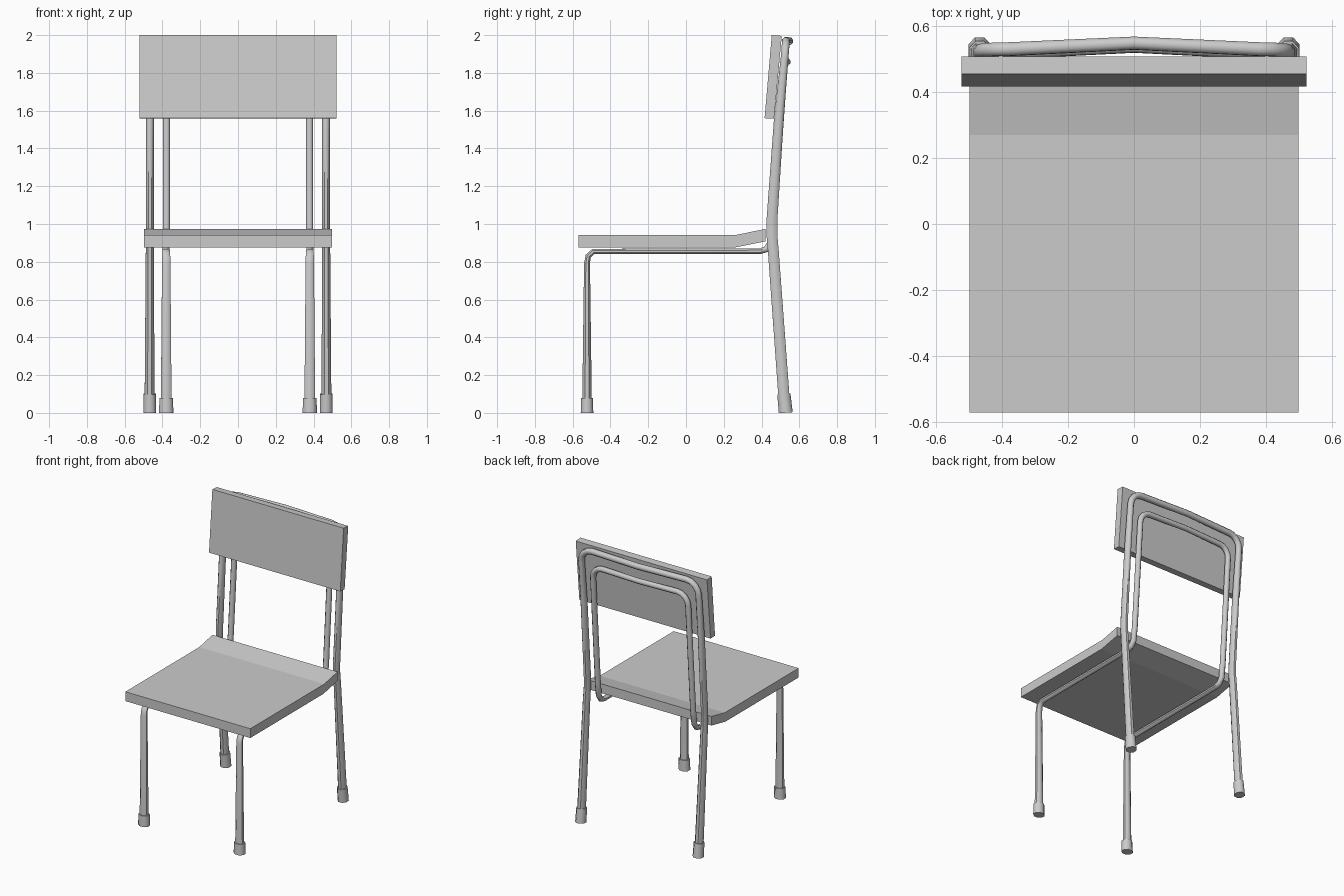
import bpy, math
from mathutils import Vector

if "Cube" in bpy.data.objects:
    bpy.data.objects.remove(bpy.data.objects["Cube"])

SIDES = 8


def make(name, verts, faces, smooth=False):
    me = bpy.data.meshes.new(name)
    me.from_pydata(verts, [], faces)
    ob = bpy.data.objects.new(name, me)
    bpy.context.collection.objects.link(ob)
    if smooth:
        bpy.ops.object.select_all(action='DESELECT')
        ob.select_set(True)
        bpy.context.view_layer.objects.active = ob
        bpy.ops.object.shade_smooth_by_angle(angle=math.radians(50))
    return ob


def panel(name, profile, half):
    """Extrude a (y, z) side profile across x."""
    n = len(profile)
    verts = [(x, y, z) for x in (-half, half) for y, z in profile]
    faces = [(i, n + i, n + (i + 1) % n, (i + 1) % n) for i in range(n)]
    faces += [tuple(range(n)), tuple(range(2 * n - 1, n - 1, -1))]
    return make(name, verts, faces)


def tube(name, path):
    """Sweep an oval along (x, y, z, width, depth) points; depth starts along y."""
    pts = [Vector(p[:3]) for p in path]
    n = len(pts)
    normal = Vector((0, 1, 0))
    verts, faces = [], []
    for i, p in enumerate(path):
        d_in = (pts[i] - pts[max(i - 1, 0)]).normalized()
        d_out = (pts[min(i + 1, n - 1)] - pts[i]).normalized()
        t = (d_in + d_out).normalized()
        normal = (normal - t * normal.dot(t)).normalized()
        side = normal.cross(t)
        for k in range(SIDES):
            a = 2 * math.pi * (k + 0.5) / SIDES
            v = pts[i] + side * (math.cos(a) * p[3]) + normal * (math.sin(a) * p[4])
            v.z = max(v.z, 0)
            verts.append(v)
    for i in range(n - 1):
        for k in range(SIDES):
            a, b = i * SIDES + k, i * SIDES + (k + 1) % SIDES
            faces.append((a, a + SIDES, b + SIDES, b))
    faces += [tuple(range(SIDES)), tuple(range(n * SIDES - 1, (n - 1) * SIDES - 1, -1))]
    return make(name, verts, faces, True)


def corner(x, y, z, r, w, d):
    """Rounded upper corner of a frame on the +x side."""
    out = []
    for i in range(5):
        a = math.pi / 2 * i / 4
        out.append((x - r + r * math.cos(a), y - 0.08 * r * (1 - math.sin(a)),
                    z - r + r * math.sin(a), w, d))
    return out


def loop(name, half, bow):
    """Complete a right half path with the bowed middle and its mirror image."""
    left = [(-p[0],) + tuple(p[1:]) for p in reversed(half)]
    return tube(name, half + [bow] + left)


# Seat with raised rear edge, and tilted backrest
panel("seat", [(-0.57, 0.876), (0.26, 0.876), (0.42, 0.908),
               (0.42, 0.974), (0.27, 0.943), (-0.57, 0.943)], 0.497)
panel("backrest", [(0.416, 1.56), (0.466, 1.558), (0.507, 1.996), (0.454, 2.0)], 0.522)

# Outer frame: rear legs and upper hoop
outer = [(0.468, 0.524, 0.01, 0.029, 0.032), (0.467, 0.462, 0.86, 0.023, 0.031),
         (0.466, 0.455, 0.94, 0.022, 0.031), (0.466, 0.455, 1.02, 0.022, 0.031),
         (0.466, 0.492, 1.56, 0.022, 0.028)]
outer += corner(0.466, 0.529, 1.968, 0.09, 0.022, 0.022)
loop("rear_leg_frame", outer, (0, 0.547, 1.968, 0.022, 0.021))

# Inner frame: front legs, rails under the seat and inner hoop
inner = [(0.38, -0.524, 0.01, 0.031, 0.028), (0.38, -0.524, 0.79, 0.024, 0.017),
         (0.38, -0.518, 0.83, 0.023, 0.016), (0.38, -0.49, 0.855, 0.022, 0.016),
         (0.38, 0.39, 0.855, 0.02, 0.016), (0.38, 0.425, 0.866, 0.02, 0.018),
         (0.38, 0.448, 0.9, 0.02, 0.019), (0.379, 0.46, 1.0, 0.02, 0.02)]
inner += corner(0.378, 0.522, 1.858, 0.08, 0.02, 0.02)
loop("front_leg_frame", inner, (0, 0.536, 1.858, 0.019, 0.019))

# Foot caps
for tag, s in (("right", 1), ("left", -1)):
    tube("rear_foot_" + tag, [(0.467 * s, 0.528, 0, 0.037, 0.04),
                              (0.467 * s, 0.518, 0.1, 0.035, 0.038)])
    tube("front_foot_" + tag, [(0.38 * s, -0.524, 0, 0.041, 0.036),
                               (0.38 * s, -0.524, 0.078, 0.039, 0.034)])

# Face directions made consistent
import bmesh
for ob in bpy.context.collection.objects:
    bm = bmesh.new()
    bm.from_mesh(ob.data)
    bmesh.ops.recalc_face_normals(bm, faces=bm.faces)
    bm.to_mesh(ob.data)
    bm.free()
